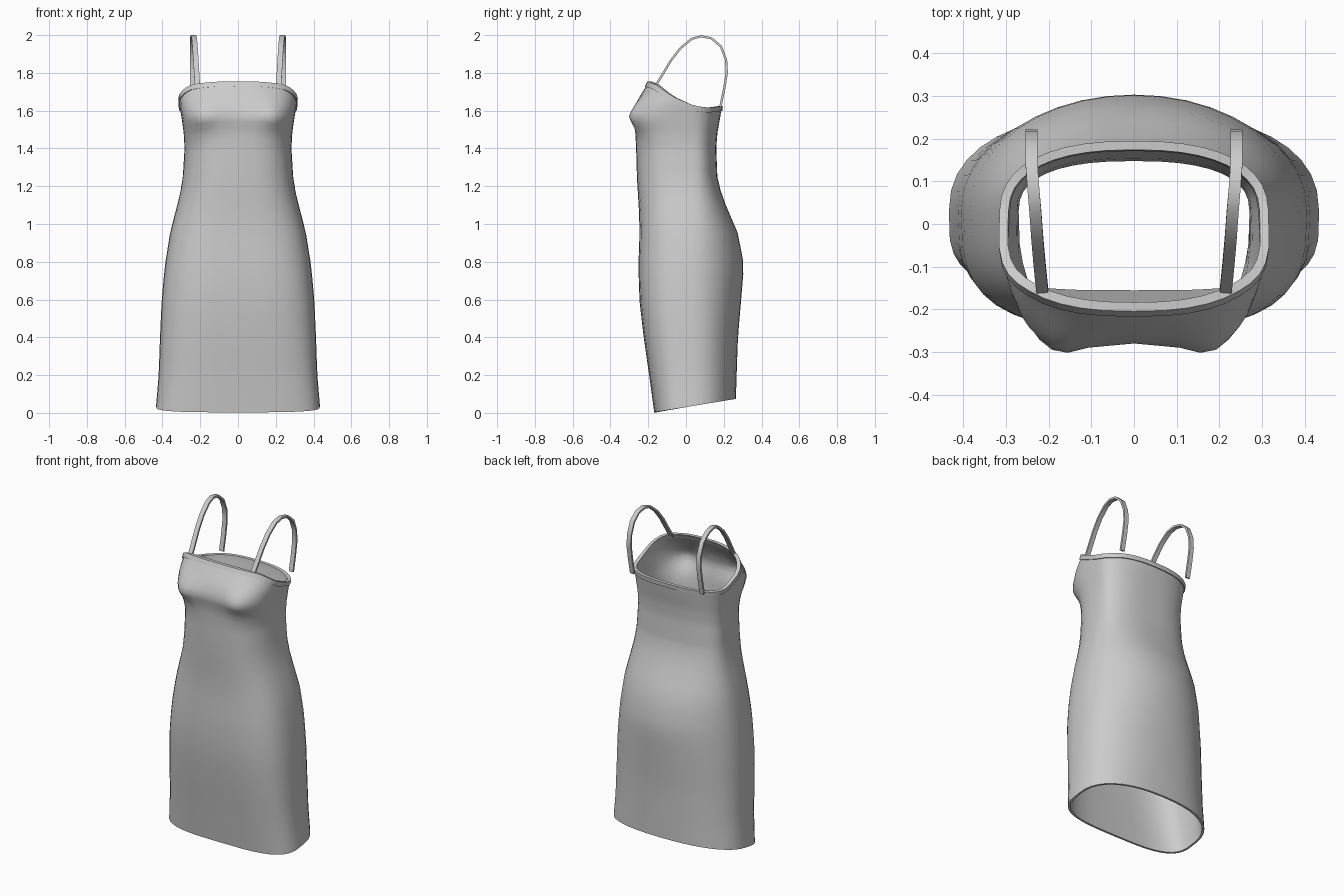
import bpy, bmesh
from math import cos, sin, pi, exp
from mathutils import Vector

if "Cube" in bpy.data.objects:
    bpy.data.objects.remove(bpy.data.objects["Cube"])

SIDES = 40
YC = 0.03  # depth at which every section is widest

# z, half width, front y, back y, front squareness, back squareness
PROFILE = [
    (0.00, 0.437, -0.168, 0.262, 3.4, 2.4),
    (0.20, 0.420, -0.195, 0.268, 3.3, 2.3),
    (0.40, 0.413, -0.224, 0.275, 3.2, 2.2),
    (0.60, 0.404, -0.247, 0.292, 3.1, 2.1),
    (0.78, 0.387, -0.252, 0.307, 3.0, 2.0),
    (0.95, 0.360, -0.246, 0.275, 2.9, 2.1),
    (1.05, 0.335, -0.248, 0.232, 2.8, 2.2),
    (1.15, 0.308, -0.254, 0.190, 2.8, 2.4),
    (1.25, 0.292, -0.260, 0.166, 2.8, 2.5),
    (1.40, 0.283, -0.264, 0.160, 2.8, 2.5),
    (1.48, 0.287, -0.268, 0.166, 3.1, 2.5),
    (1.57, 0.300, -0.280, 0.182, 3.6, 2.4),
    (1.64, 0.312, -0.265, 0.192, 3.2, 2.4),
    (1.70, 0.315, -0.230, 0.197, 2.7, 2.4),
    (1.76, 0.315, -0.192, 0.200, 2.4, 2.4),
]
# neckline height by depth
NECK = [(-0.2, 1.75), (-0.15, 1.73), (-0.1, 1.69), (-0.05, 1.66),
        (0.0, 1.635), (0.06, 1.617), (0.12, 1.61), (0.2, 1.62)]


def lerp_table(table, k):
    if k <= table[0][0]:
        return table[0][1:]
    for p, q in zip(table, table[1:]):
        if k <= q[0]:
            f = (k - p[0]) / (q[0] - p[0])
            return [u + (v - u) * f for u, v in zip(p[1:], q[1:])]
    return table[-1][1:]


def section(ang, z, off=0.0):
    a, yf, yb, nf, nb = lerp_table(PROFILE, z)
    c, s = cos(ang), sin(ang)
    n, b = (nf, YC - yf) if s < 0 else (nb, yb - YC)
    x = (a + off) * abs(c) ** (2 / n) * (1 if c > 0 else -1)
    y = YC + (b + off) * abs(s) ** (2 / n) * (1 if s > 0 else -1)
    if s < 0:  # bust
        bump = exp(-((abs(x) - 0.185) / 0.075) ** 2 - ((z - 1.57) / 0.065) ** 2)
        y -= 0.036 * bump
    return Vector((x, y, z))


def neck_z(ang):
    z = 1.66
    for _ in range(30):
        z += 0.4 * (lerp_table(NECK, section(ang, z).y)[0] - z)
    return z


def make_object(name, bm):
    bmesh.ops.recalc_face_normals(bm, faces=bm.faces)
    me = bpy.data.meshes.new(name)
    bm.to_mesh(me)
    bm.free()
    ob = bpy.data.objects.new(name, me)
    bpy.context.collection.objects.link(ob)
    bpy.context.view_layer.objects.active = ob
    ob.select_set(True)
    bpy.ops.object.shade_smooth_by_angle(angle=0.7)
    ob.select_set(False)
    return ob


def loft(name, grid, closed_rows=False):
    bm = bmesh.new()
    rows = [[bm.verts.new(p) for p in row] for row in grid]
    pairs = list(zip(rows, rows[1:])) + ([(rows[-1], rows[0])] if closed_rows else [])
    for r0, r1 in pairs:
        for i in range(len(r0)):
            j = (i + 1) % len(r0)
            bm.faces.new((r0[i], r0[j], r1[j], r1[i]))
    if not closed_rows and len(grid[0]) == 4:  # cap ribbons
        bm.faces.new(rows[0])
        bm.faces.new(rows[-1])
    return make_object(name, bm)


angles = [2 * pi * (i + 0.5) / SIDES - pi / 2 - pi / SIDES for i in range(SIDES)]
tops = [neck_z(t) for t in angles]


def hem_z(ang):
    return 0.003 + 0.165 * (section(ang, 0.0).y + 0.168)


# Dress shell: outer surface going up, inner lining going down
levels = [i / 16 * 0.76 for i in range(16)] + [0.76 + i / 14 * 0.24 for i in range(15)]


def shell_row(f, off):
    return [section(t, hem_z(t) + f * (top - hem_z(t)), off)
            for t, top in zip(angles, tops)]


loft("dress_body", [shell_row(f, 0) for f in levels]
     + [shell_row(f, -0.013) for f in reversed(levels)], closed_rows=True)


# Neckline trim: a raised rectangular band following the top edge
def trim_row(dz, off):
    row = []
    for t, top in zip(angles, tops):
        p = section(t, top + min(dz, 0), off)
        p.z = top + dz
        row.append(p)
    return row


loft("neckline_trim", [trim_row(-0.02, 0.006), trim_row(0.006, 0.006),
                       trim_row(0.006, -0.015), trim_row(-0.02, -0.015)],
     closed_rows=True)

# Shoulder straps: flat ribbons swept in the side plane
STRAP = [(-0.165, 1.725), (-0.125, 1.79), (-0.08, 1.865), (-0.03, 1.93), (0.03, 1.98),
         (0.08, 1.994), (0.135, 1.983), (0.185, 1.94), (0.212, 1.87),
         (0.216, 1.80), (0.203, 1.72), (0.182, 1.62)]
for side, label in ((-1, "left"), (1, "right")):
    grid = []
    for i, (y, z) in enumerate(STRAP):
        p, q = STRAP[max(i - 1, 0)], STRAP[min(i + 1, len(STRAP) - 1)]
        nrm = Vector((0, p[1] - q[1], q[0] - p[0])).normalized() * 0.006
        mid = Vector((side * (0.214 + 0.026 * min(i / 6, 1)), y, z))
        w = Vector((0.014, 0, 0))
        grid.append([mid - w - nrm, mid + w - nrm, mid + w + nrm, mid - w + nrm])
    loft("strap_" + label, grid)
